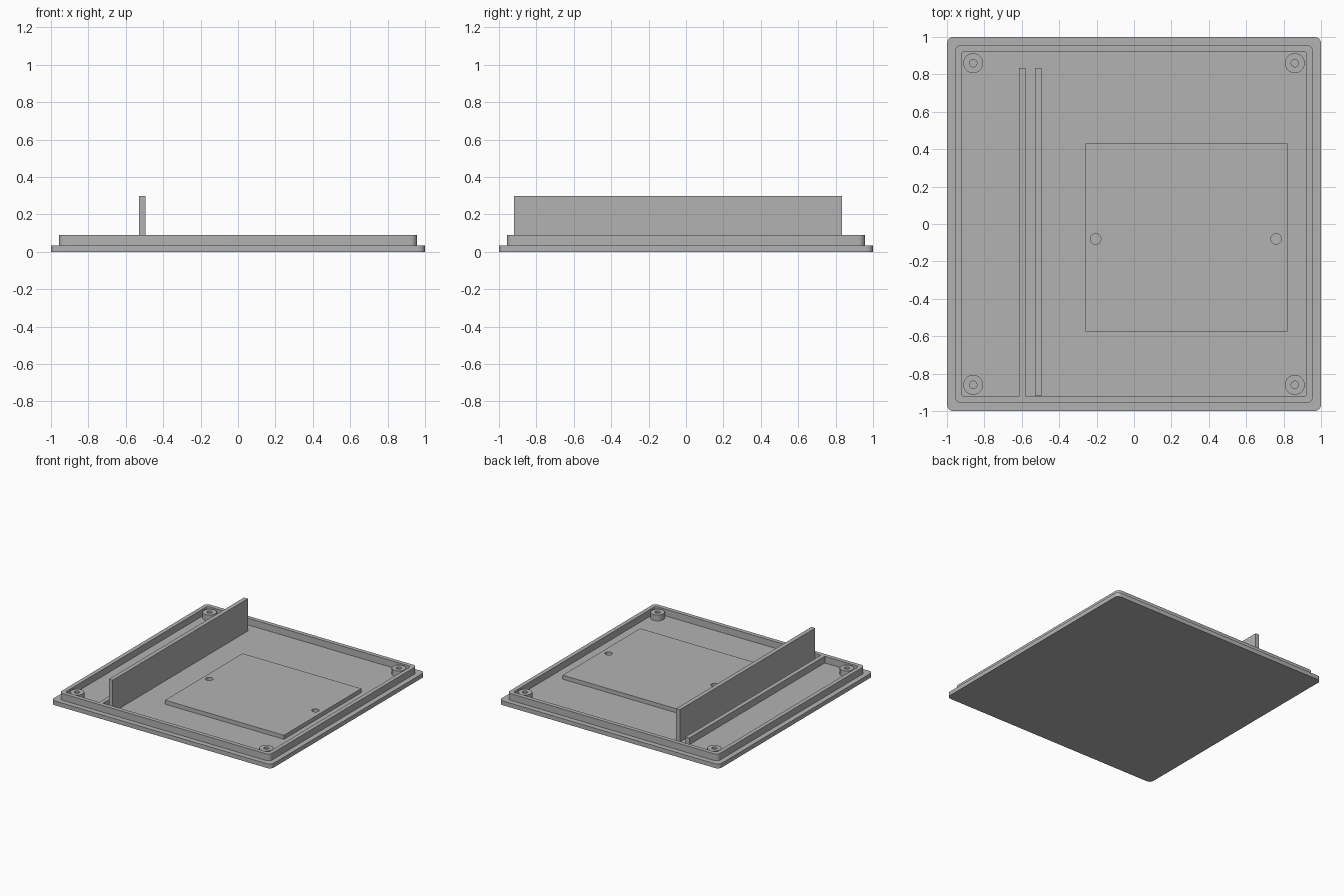
import bpy
from math import cos, sin, pi

cube = bpy.data.objects.get("Cube")
if cube:
    bpy.data.objects.remove(cube)

grey = bpy.data.materials.new("plain grey")
grey.use_nodes = True
colour = (0.45, 0.45, 0.45, 1)
grey.diffuse_color = colour
grey.node_tree.nodes["Principled BSDF"].inputs["Base Color"].default_value = colour

FLOOR, RIM_TOP, SUNK = 0.035, 0.09, 0.02
RIM_INSIDE = 0.923


def rect(x0, x1, y0, y1):
    return [(x0, y0), (x1, y0), (x1, y1), (x0, y1)]


def circle(x, y, r, n=32):
    return [(x + r * cos(2 * pi * i / n), y + r * sin(2 * pi * i / n)) for i in range(n)]


def rounded_square(half, r, steps=8):
    c = half - r
    points = []
    for k, (sx, sy) in enumerate([(1, 1), (-1, 1), (-1, -1), (1, -1)]):
        for i in range(steps + 1):
            a = (k + i / steps) * pi / 2
            points.append((sx * c + r * cos(a), sy * c + r * sin(a)))
    return points


def slab(name, z0, z1, *outlines):
    """Extrude an outline from z0 to z1; further outlines inside it become holes."""
    curve = bpy.data.curves.new(name, "CURVE")
    curve.dimensions = "2D"
    curve.fill_mode = "BOTH"
    curve.extrude = (z1 - z0) / 2
    for outline in outlines:
        spline = curve.splines.new("POLY")
        spline.points.add(len(outline) - 1)
        for point, (x, y) in zip(spline.points, outline):
            point.co = (x, y, 0, 1)
        spline.use_cyclic_u = True
    curve.materials.append(grey)
    obj = bpy.data.objects.new(name, curve)
    obj.location.z = (z0 + z1) / 2
    bpy.context.collection.objects.link(obj)
    bpy.ops.object.select_all(action="DESELECT")
    obj.select_set(True)
    bpy.context.view_layer.objects.active = obj
    bpy.ops.object.convert(target="MESH")
    bpy.ops.object.mode_set(mode="EDIT")
    bpy.ops.mesh.select_all(action="SELECT")
    bpy.ops.mesh.remove_doubles(threshold=0.0001)
    bpy.ops.mesh.normals_make_consistent(inside=False)
    bpy.ops.object.mode_set(mode="OBJECT")
    bpy.ops.object.shade_smooth_by_angle()


# Lid panel and the raised lip that runs around it
slab("base_panel", 0, FLOOR, rounded_square(1, 0.035))
slab("rim", SUNK, RIM_TOP, rounded_square(0.957, 0.035), rounded_square(RIM_INSIDE, 0.02))

# Low rib and tall divider forming a slot
slab("low_rib", SUNK, RIM_TOP, rect(-0.615, -0.58, -RIM_INSIDE, 0.835))
slab("tall_divider", SUNK, 0.3, rect(-0.53, -0.495, -0.92, 0.835))

# Mounting plate with two holes
slab("mounting_plate", SUNK, 0.068, rect(-0.26, 0.82, -0.575, 0.43),
     circle(-0.205, -0.08, 0.028), circle(0.76, -0.08, 0.028))

# Hollow screw bosses in the corners
for side, x in (("right", -0.86), ("left", 0.86)):
    for end, y in (("front", -0.86), ("back", 0.86)):
        slab(f"{end}_{side}_boss", SUNK, 0.083, circle(x, y, 0.053), circle(x, y, 0.02))
